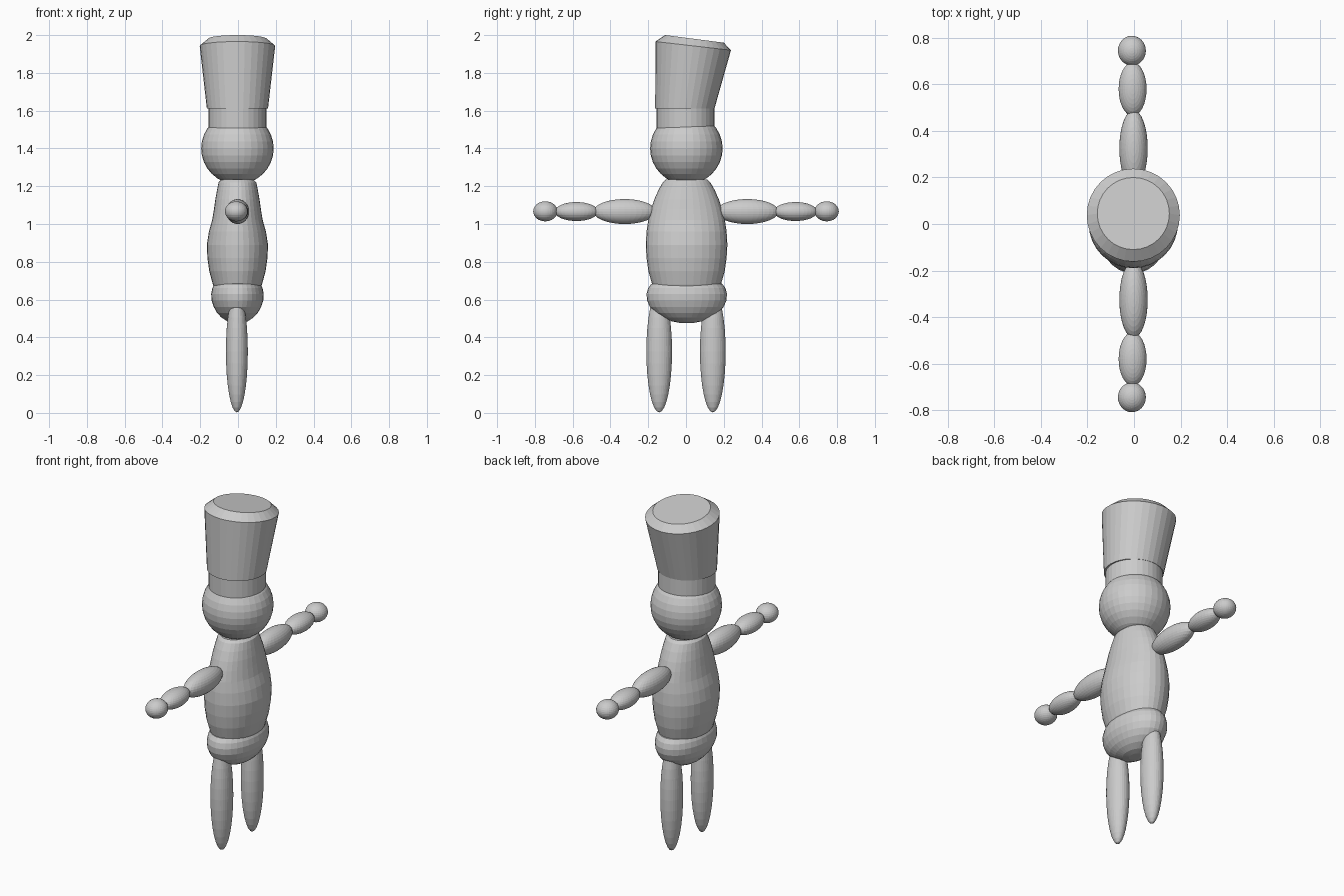
import bpy
import bmesh
from math import cos, sin, pi

cube = bpy.data.objects.get("Cube")
if cube:
    bpy.data.objects.remove(cube, do_unlink=True)

grey = bpy.data.materials.new("plain_grey")
grey.use_nodes = True
grey.diffuse_color = (0.6, 0.6, 0.6, 1)
grey.node_tree.nodes["Principled BSDF"].inputs["Base Color"].default_value = (0.6, 0.6, 0.6, 1)


def add_part(name, bm):
    bmesh.ops.recalc_face_normals(bm, faces=bm.faces)
    mesh = bpy.data.meshes.new(name)
    bm.to_mesh(mesh)
    bm.free()
    mesh.materials.append(grey)
    obj = bpy.data.objects.new(name, mesh)
    bpy.context.collection.objects.link(obj)
    return obj


def ellipsoid(name, center, radii):
    bm = bmesh.new()
    bmesh.ops.create_uvsphere(bm, u_segments=32, v_segments=16, radius=1)
    bmesh.ops.scale(bm, vec=radii, verts=bm.verts)
    bmesh.ops.translate(bm, vec=center, verts=bm.verts)
    return add_part(name, bm)


def loft(name, rings, sides=32):
    """Skin stacked ovals given as (z, x radius, y radius, y centre, slope along y)."""
    bm = bmesh.new()
    loops = []
    for z, rx, ry, cy, slope in rings:
        loop = []
        for i in range(sides):
            a = 2 * pi * i / sides
            y = ry * sin(a)
            loop.append(bm.verts.new((rx * cos(a) - 0.003, cy + y, z + slope * y)))
        loops.append(loop)
    for low, high in zip(loops, loops[1:]):
        for i in range(sides):
            j = (i + 1) % sides
            bm.faces.new((low[i], low[j], high[j], high[i]))
    bm.faces.new(loops[0])
    bm.faces.new(loops[-1])
    return add_part(name, bm)


# Head and tall flared hat with a slanted, bevelled crown
ellipsoid("head", (-0.003, 0.002, 1.4), (0.192, 0.192, 0.19))
loft("hat_band", [(1.5, 0.153, 0.153, -0.003, 0), (1.63, 0.153, 0.153, -0.003, 0)])
loft("hat_crown", [
    (1.612, 0.162, 0.157, -0.006, 0),
    (1.943, 0.2, 0.2, 0.038, -0.115),
    (1.98, 0.155, 0.155, 0.045, -0.13),
])

# Torso narrowing to the shoulders
torso = [(0.56, 0.07, 0.1), (0.62, 0.105, 0.15), (0.68, 0.13, 0.182),
         (0.75, 0.149, 0.202), (0.82, 0.159, 0.212), (0.89, 0.162, 0.216),
         (0.96, 0.151, 0.212), (1.02, 0.134, 0.203), (1.08, 0.124, 0.188),
         (1.13, 0.117, 0.171), (1.18, 0.108, 0.149), (1.22, 0.1, 0.126),
         (1.235, 0.085, 0.11)]
loft("torso", [(z, rx, ry, 0.003, 0) for z, rx, ry in torso])

# Rounded hips
hips = [(0.477, 0.025, 0.04), (0.485, 0.055, 0.08), (0.505, 0.085, 0.13),
        (0.53, 0.108, 0.168), (0.56, 0.125, 0.195), (0.595, 0.137, 0.21),
        (0.63, 0.139, 0.213), (0.66, 0.133, 0.205), (0.683, 0.122, 0.188),
        (0.69, 0.1, 0.16)]
loft("hips", [(z, rx, ry, 0.004, 0) for z, rx, ry in hips])

# Arms stretched to the sides along y, and tapered legs
for side, s in (("front", -1), ("back", 1)):
    ellipsoid(side + "_upper_arm", (-0.002, s * 0.325, 1.066), (0.061, 0.165, 0.066))
    ellipsoid(side + "_forearm", (-0.006, s * 0.58, 1.066), (0.06, 0.115, 0.05))
    ellipsoid(side + "_hand", (-0.009, s * 0.745, 1.067), (0.06, 0.064, 0.053))
    ellipsoid(side + "_leg", (-0.006, s * 0.142, 0.325), (0.058, 0.068, 0.322))
